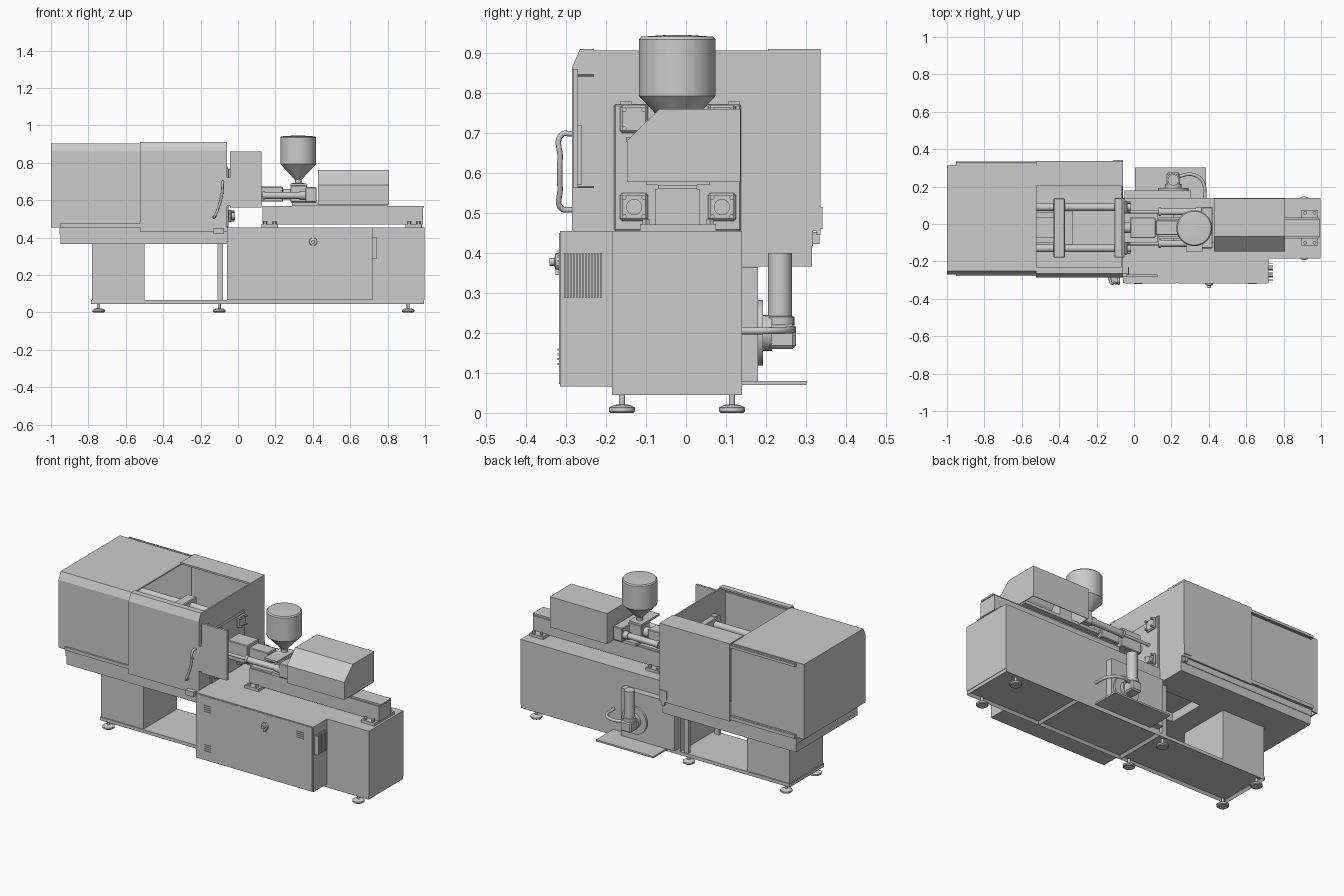
import bpy, bmesh, math
from mathutils import Vector

CY = -0.02  # centre line of the clamp and injection axis


def finish(name, bm, smooth=False):
    bmesh.ops.recalc_face_normals(bm, faces=bm.faces)
    me = bpy.data.meshes.new(name)
    bm.to_mesh(me)
    bm.free()
    ob = bpy.data.objects.new(name, me)
    bpy.context.collection.objects.link(ob)
    if smooth:
        bpy.context.view_layer.objects.active = ob
        ob.select_set(True)
        bpy.ops.object.shade_smooth_by_angle(angle=math.radians(35))
        ob.select_set(False)
    return ob


def box(name, x, y, z, bevel=0):
    bm = bmesh.new()
    bmesh.ops.create_cube(bm, size=1)
    for v in bm.verts:
        v.co = [r[0] + (c + 0.5) * (r[1] - r[0]) for c, r in zip(v.co, (x, y, z))]
    if bevel:
        bmesh.ops.bevel(bm, geom=bm.edges[:], offset=bevel, segments=1, affect='EDGES')
    return finish(name, bm)


def prism(name, prof, x0, x1, drop=(), thick=0):
    """Extrude a (y, z) profile along x; drop faces facing the given directions."""
    bm = bmesh.new()
    f = bm.faces.new([bm.verts.new((x0, y, z)) for y, z in prof])
    r = bmesh.ops.extrude_face_region(bm, geom=[f])
    for v in r['geom']:
        if isinstance(v, bmesh.types.BMVert):
            v.co.x = x1
    bmesh.ops.recalc_face_normals(bm, faces=bm.faces)
    gone = [g for g in bm.faces if any(g.normal.dot(Vector(d)) > 0.99 for d in drop)]
    bmesh.ops.delete(bm, geom=gone, context='FACES')
    ob = finish(name, bm)
    if thick:
        m = ob.modifiers.new('sheet', 'SOLIDIFY')
        m.thickness = thick
    return ob


def lathe(name, prof, at, axis='Z', n=32):
    """Spin an (r, h) profile about an axis through a point."""
    bm = bmesh.new()
    rings = []
    for r, h in prof:
        ring = []
        for i in range(n):
            a = 2 * math.pi * i / n
            p = (r * math.cos(a), r * math.sin(a), h)
            p = {'Z': p, 'X': (p[2], p[0], p[1]), 'Y': (p[1], p[2], p[0])}[axis]
            ring.append(bm.verts.new(Vector(p) + Vector(at)))
        rings.append(ring)
    for a, b in zip(rings, rings[1:]):
        for i in range(n):
            bm.faces.new((a[i], a[(i + 1) % n], b[(i + 1) % n], b[i]))
    bm.faces.new(rings[0])
    bm.faces.new(rings[-1])
    return finish(name, bm, True)


def rod(name, r, a, b, at, axis='X', n=20):
    return lathe(name, [(r, a), (r, b)], at, axis, n)


def tube(name, pts, r):
    cu = bpy.data.curves.new(name, 'CURVE')
    cu.dimensions = '3D'
    cu.bevel_depth, cu.bevel_resolution, cu.use_fill_caps = r, 3, True
    sp = cu.splines.new('BEZIER')
    sp.bezier_points.add(len(pts) - 1)
    for bp, p in zip(sp.bezier_points, pts):
        bp.co = p
        bp.handle_left_type = bp.handle_right_type = 'AUTO'
    ob = bpy.data.objects.new(name, cu)
    bpy.context.collection.objects.link(ob)
    return ob


# Machine base, plinth with recessed underside, pillar
for x0, x1, nm in ((-0.785, -0.06, 'left'), (-0.06, 0.5, 'middle'), (0.5, 0.995, 'right')):
    bm = bmesh.new()
    bmesh.ops.create_cube(bm, size=1)
    for v in bm.verts:
        v.co = (x0 + (v.co.x + .5) * (x1 - x0), CY - 0.0025 + v.co.y * 0.325, 0.055 + v.co.z * 0.02)
    bm.faces.ensure_lookup_table()
    under = min(bm.faces, key=lambda f: f.calc_center_median().z)
    bmesh.ops.inset_region(bm, faces=[under], thickness=0.018, depth=0)
    bmesh.ops.translate(bm, verts=under.verts[:], vec=(0, 0, 0.014))
    finish('plinth_' + nm, bm)
box('injection_base', (-0.06, 0.998), (-0.185, 0.14), (0.065, 0.455))
box('clamp_pillar', (-0.78, -0.5), (-0.18, 0.135), (0.065, 0.37))
for y in (-0.175, 0.115):
    box('middle_column', (-0.11, -0.08), (y, y + 0.02), (0.065, 0.37))

# Levelling feet
for x in (-0.745, -0.1, 0.91):
    for y in (-0.16, 0.115):
        lathe('levelling_foot', [(0.028, 0), (0.033, 0.004), (0.033, 0.013), (0.02, 0.02),
                                 (0.008, 0.021), (0.008, 0.05)], (x, y, 0), n=24)

# Control cabinet with doors, vents, latch and switch
box('control_cabinet', (-0.058, 0.72), (-0.315, -0.185), (0.066, 0.455))
for x0, x1 in ((-0.05, 0.228), (0.234, 0.714)):
    box('cabinet_door', (x0, x1), (-0.318, -0.313), (0.072, 0.45))
for x, z in ((0.0, 0.135), (0.61, 0.38), (0.0, 0.37)):
    for i in range(4):
        box('cabinet_louvre', (x, x + 0.045), (-0.322, -0.317), (z - 0.015 + i * .012, z - 0.01 + i * .012))
box('cabinet_latch', (0.395, 0.41), (-0.326, -0.317), (0.345, 0.4))
lathe('main_switch', [(0.022, 0), (0.02, -0.01), (0.01, -0.012), (0.01, -0.024)], (0.402, -0.317, 0.378), 'Y', 20)
for i in range(13):
    y = -0.305 + i * 0.0075
    box('side_vent_fin', (0.718, 0.742), (y, y + 0.004), (0.288, 0.4))

# Clamp bed: side beams, end sections, drop opening in between
box('bed_front_beam', (-0.95, -0.06), (-0.265, -0.13), (0.366, 0.455))
box('bed_back_beam', (-0.95, -0.06), (0.095, 0.315), (0.366, 0.455))
box('bed_left_end', (-0.95, -0.375), (-0.13, 0.095), (0.366, 0.455))
box('bed_right_end', (-0.11, -0.06), (-0.13, 0.095), (0.366, 0.455))
box('bed_step', (-0.955, -0.06), (-0.27, 0.318), (0.418, 0.455))

# Left guard, open toward the mould area
prism('left_guard', [(-0.27, 0.455), (-0.27, 0.86), (-0.25, 0.904), (0.312, 0.904), (0.312, 0.455)],
      -1.0, -0.52, [(1, 0, 0), (0, 0, -1)], 0.01)
for y in (-0.279, 0.314, 0.326):
    box('guard_rail', (-0.953, -0.52), (y, y + 0.009), (0.455, 0.475))
    if y > 0:
        box('guard_top_rail', (-0.953, -0.52), (y, y + 0.009), (0.885, 0.9))

# Sliding front door, back door and end panel
prism('front_door', [(-0.285, 0.43), (-0.285, 0.865), (-0.265, 0.91), (-0.23, 0.91), (-0.23, 0.9),
                     (-0.26, 0.9), (-0.275, 0.862), (-0.275, 0.43)], -0.525, -0.06)
prism('back_door', [(0.337, 0.445), (0.337, 0.91), (0.205, 0.91), (0.205, 0.9), (0.327, 0.9),
                    (0.327, 0.445)], -0.525, -0.06)
prism('end_panel', [(-0.28, 0.455), (-0.28, 0.863), (-0.262, 0.906), (0.33, 0.906), (0.33, 0.455)],
      -0.07, -0.061)
tube('door_handle', [(-0.13, -0.284, 0.508), (-0.125, -0.312, 0.512), (-0.105, -0.315, 0.56),
                     (-0.085, -0.315, 0.64), (-0.082, -0.312, 0.695), (-0.082, -0.284, 0.698)], 0.007)
box('door_stop', (-0.09, -0.07), (0.318, 0.334), (0.422, 0.452))
box('door_catch', (-0.11, -0.06), (0.335, 0.342), (0.46, 0.515))
box('front_door_foot', (-0.13, -0.075), (-0.312, -0.265), (0.42, 0.45))

# Platens, tie bars and toggle links
corners = [(CY + s * 0.11, z) for s in (-1, 1) for z in (0.515, 0.735)]
for nm, x0, x1 in (('fixed_platen', -0.105, -0.05), ('moving_platen', -0.43, -0.37), ('rear_platen', -0.86, -0.8)):
    box(nm, (x0, x1), (-0.18, 0.138), (0.455, 0.772), 0.004)
for y, z in corners:
    rod('tie_bar', 0.02, -0.9, -0.06, (0, y, z))
    box('tie_bar_plate', (-0.05, -0.035), (y - 0.035, y + 0.035), (z - 0.035, z + 0.035), 0.006)
    for s in (-1, 1):
        for t in (-1, 1):
            rod('plate_bolt', 0.006, -0.036, -0.02, (0, y + s * 0.024, z + t * 0.024), n=6)
    if z < 0.6:
        rod('tie_bar_nut', 0.02, -0.036, -0.015, (0, y, z), n=16)
for y in (-0.1, 0.035):
    for z in (0.54, 0.67):
        box('toggle_link', (-0.8, -0.43), (y, y + 0.03), (z, z + 0.045))
box('moving_mould_half', (-0.37, -0.33), (-0.12, 0.09), (0.51, 0.72))
for y in (-0.165, 0.105):
    box('platen_top_block', (-0.1, -0.055), (y, y + 0.03), (0.77, 0.779))

# Nozzle guard plate with hinge pins
box('nozzle_guard', (-0.042, 0.125), (-0.283, -0.27), (0.562, 0.86))
for z in (0.565, 0.845):
    rod('guard_pin', 0.003, -0.27, -0.23, (-0.03, 0, z), 'Y', 8)
box('guard_arm', (-0.06, -0.035), (-0.283, -0.262), (0.57, 0.72))

# Injection sled, carriage and slide blocks
box('sled_beam', (0.13, 0.99), (-0.078, 0.035), (0.47, 0.56))
box('sled_cap', (0.13, 0.995), (-0.07, 0.028), (0.56, 0.57))
for x in (0.17, 0.94):
    box('sled_foot', (x - 0.045, x + 0.045), (-0.115, 0.075), (0.455, 0.472))
    for y in (-0.1, 0.06):
        for dx in (-0.025, 0.025):
            rod('sled_bolt', 0.01, 0.47, 0.485, (x + dx, y, 0), 'Z', 6)
box('carriage_plate', (0.29, 0.8), (-0.1, 0.06), (0.57, 0.588))
box('carriage_block', (0.36, 0.42), (-0.13, 0.09), (0.588, 0.67), 0.004)
box('feed_block', (0.28, 0.37), (-0.06, 0.02), (0.588, 0.68), 0.004)

# Barrel, heater covers and carriage cylinders
rod('barrel', 0.028, -0.05, 0.36, (0, CY, 0.632), n=24)
lathe('nozzle', [(0.008, -0.055), (0.028, -0.03)], (0, CY, 0.632), 'X', 20)
box('barrel_cover', (-0.02, 0.115), (-0.075, 0.035), (0.575, 0.688), 0.004)
box('barrel_rear_cover', (0.115, 0.24), (-0.06, 0.02), (0.592, 0.672), 0.004)
for y in (-0.105, 0.065):
    rod('carriage_rod', 0.009, -0.05, 0.4, (0, y, 0.625), n=16)
    lathe('carriage_cylinder', [(0.022, 0.13), (0.022, 0.145), (0.018, 0.145), (0.018, 0.33),
                                (0.023, 0.33), (0.023, 0.36)], (0, y, 0.625), 'X', 20)

# Hopper with throat
lathe('hopper', [(0.02, 0.675), (0.035, 0.678), (0.035, 0.69), (0.018, 0.692), (0.018, 0.71), (0.096, 0.793),
                 (0.096, 0.934), (0.09, 0.941), (0.03, 0.945)], (0.322, -0.022, 0), n=40)
box('hopper_slide', (0.28, 0.365), (-0.15, 0.02), (0.678, 0.69))

# Drive cover, open below, with the motor inside
prism('drive_cover', [(-0.147, 0.577), (-0.147, 0.682), (-0.067, 0.76), (0.136, 0.76), (0.136, 0.577)],
      0.427, 0.807, [(0, 0, -1)], 0.006)
rod('screw_motor', 0.055, 0.58, 0.77, (0, CY, 0.66), n=28)
box('drive_block', (0.48, 0.56), (-0.1, 0.06), (0.588, 0.72))

# Hydraulic pump, tray and pipes on the back
box('pump_panel', (-0.05, 0.305), (0.14, 0.18), (0.08, 0.365))
box('drip_tray', (0.005, 0.385), (0.138, 0.302), (0.07, 0.08))
rod('pump_flange', 0.082, 0.18, 0.192, (0.21, 0, 0.2), 'Y', 32)
rod('pump_neck', 0.045, 0.19, 0.215, (0.21, 0, 0.2), 'Y', 24)
box('pump_body', (0.175, 0.245), (0.205, 0.275), (0.16, 0.222), 0.008)
lathe('filter_column', [(0.036, 0.22), (0.036, 0.24), (0.03, 0.242), (0.03, 0.4)], (0.21, 0.235, 0), n=28)
tube('return_pipe', [(0.24, 0.255, 0.208), (0.31, 0.265, 0.208), (0.365, 0.23, 0.206), (0.38, 0.138, 0.205)], 0.009)
